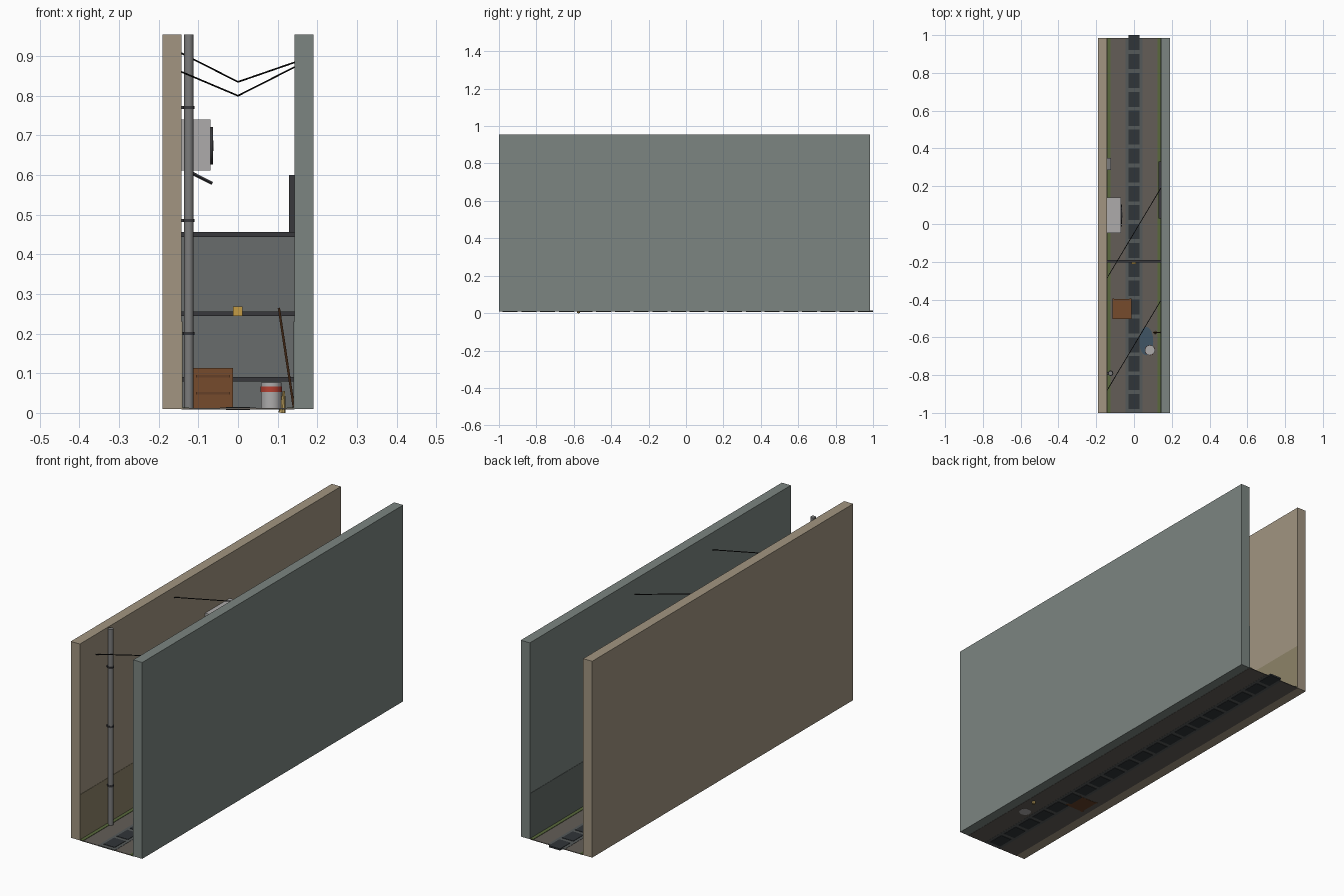
import bpy, math
from mathutils import Vector

if "Cube" in bpy.data.objects:
    bpy.data.objects.remove(bpy.data.objects["Cube"])

mats = {}

def mat(name, rgb):
    if name not in mats:
        m = bpy.data.materials.new(name)
        m.diffuse_color = (*rgb, 1)
        m.use_nodes = True
        m.node_tree.nodes["Principled BSDF"].inputs["Base Color"].default_value = m.diffuse_color
        mats[name] = m
    return mats[name]

BEIGE = mat("beige_plaster", (0.36, 0.30, 0.22))
TEAL = mat("grey_green_plaster", (0.20, 0.235, 0.22))
GRIME_L = mat("olive_grime", (0.27, 0.23, 0.14))
GRIME_R = mat("dark_grime", (0.13, 0.155, 0.145))
PAVE = mat("paving", (0.125, 0.11, 0.095))
CHANNEL = mat("channel", (0.09, 0.10, 0.10))
GRATE = mat("grate_iron", (0.03, 0.035, 0.04))
MOSS = mat("moss", (0.10, 0.14, 0.045))
PIPE = mat("pipe_metal", (0.20, 0.20, 0.20))
DARK = mat("dark_metal", (0.04, 0.04, 0.045))
PANEL = mat("gate_sheet", (0.14, 0.15, 0.15))
LIGHT = mat("light_casing", (0.42, 0.41, 0.41))
WOOD = mat("crate_wood", (0.18, 0.07, 0.025))
WOOD_D = mat("crate_dark_wood", (0.13, 0.05, 0.02))
BRASS = mat("brass", (0.55, 0.33, 0.06))
RED = mat("red_band", (0.45, 0.05, 0.03))
WATER = mat("puddle_water", (0.05, 0.09, 0.13))
BLACK = mat("cable_black", (0.01, 0.01, 0.01))
STRAW = mat("straw", (0.55, 0.38, 0.12))

def box(name, x, y, z, m):
    """Box from (min, max) ranges."""
    bpy.ops.mesh.primitive_cube_add(size=1, location=[sum(r) / 2 for r in (x, y, z)])
    o = bpy.context.object
    o.scale = [r[1] - r[0] for r in (x, y, z)]
    o.name = name
    o.data.materials.append(m)
    bpy.ops.object.transform_apply(location=False, rotation=False, scale=True)
    return o

def rod(name, a, b, r, m, sides=12, r2=None, smooth=True):
    """Cylinder or cone between two points."""
    a, b = Vector(a), Vector(b)
    d = b - a
    bpy.ops.mesh.primitive_cone_add(vertices=sides, radius1=r, radius2=r if r2 is None else r2,
                                    depth=d.length, location=(a + b) / 2)
    o = bpy.context.object
    o.rotation_euler = d.to_track_quat('Z', 'Y').to_euler()
    o.name = name
    o.data.materials.append(m)
    if smooth:
        bpy.ops.object.shade_smooth_by_angle(angle=math.radians(40))
    return o

Y = (-1, 0.985)
F = 0.012  # paving height

# Walls, paving and grime bands
box("left_wall", (-0.19, -0.142), Y, (0.01, 0.955), BEIGE)
box("right_wall", (0.142, 0.19), Y, (0.01, 0.955), TEAL)
box("left_grime", (-0.143, -0.1405), Y, (0.01, 0.23), GRIME_L)
box("right_grime", (0.1405, 0.143), Y, (0.01, 0.23), GRIME_R)
box("paving", (-0.142, 0.142), Y, (0.009, F), PAVE)

# Drain channel with a row of grates
box("drain_channel", (-0.045, 0.045), Y, (0.0085, F + 0.001), CHANNEL)
for i in range(20):
    y = -0.94 + 0.1 * i
    box("drain_grate", (-0.03, 0.03), (y - 0.04, y + 0.04), (0.007, F + 0.003), GRATE)

# Moss along both wall feet
for s in (-1, 1):
    xs = sorted((s * 0.124, s * 0.142))
    box("moss_strip", xs, Y, (0.01, F + 0.002), MOSS)

# Downpipe with wall brackets
rod("downpipe", (-0.124, -0.79, 0.01), (-0.124, -0.79, 0.955), 0.012, PIPE)
for z in (0.2, 0.485, 0.77):
    rod("pipe_collar", (-0.124, -0.79, z - 0.004), (-0.124, -0.79, z + 0.004), 0.0145, DARK)
    box("pipe_bracket", (-0.142, -0.124), (-0.796, -0.784), (z - 0.004, z + 0.004), DARK)

# Air conditioner on braces
box("ac_casing", (-0.142, -0.069), (-0.047, 0.14), (0.612, 0.74), LIGHT)
rod("ac_fan_grille", (-0.069, 0.047, 0.674), (-0.063, 0.047, 0.674), 0.047, DARK, 20)
rod("ac_fan_hub", (-0.064, 0.047, 0.674), (-0.062, 0.047, 0.674), 0.013, LIGHT, 12)
for y in (-0.01, 0.1):
    rod("ac_brace", (-0.142, y, 0.618), (-0.065, y, 0.579), 0.004, DARK, 4, smooth=False)

# Meter box on left wall
box("meter_box", (-0.142, -0.121), (0.285, 0.35), (0.3, 0.41), PIPE)

# Sheet gate with rails and padlock
box("gate_sheet", (-0.142, 0.142), (-0.198, -0.194), (0.012, 0.45), PANEL)
for z in (0.085, 0.25, 0.45):
    box("gate_rail", (-0.142, 0.142), (-0.203, -0.191), (z - 0.006, z + 0.006), DARK)
box("padlock", (-0.012, 0.011), (-0.212, -0.201), (0.245, 0.268), BRASS)

# Door on right wall: frame, leaf and handle
box("door_leaf", (0.134, 0.142), (0.06, 0.30), (0.012, 0.58), PANEL)
for y in (0.03, 0.30):
    box("door_jamb", (0.129, 0.142), (y, y + 0.03), (0.012, 0.6), DARK)
box("door_lintel", (0.129, 0.142), (0.03, 0.33), (0.575, 0.6), DARK)
rod("door_knob", (0.134, 0.085, 0.28), (0.129, 0.085, 0.28), 0.008, BRASS, 10)

# Wooden crate: core with slats and corner posts
box("crate_core", (-0.112, -0.016), (-0.500, -0.399), (0.008, 0.110), WOOD_D)
for z in (0.010, 0.053, 0.096):
    h = 0.017 if z > 0.09 else 0.036
    box("crate_slat", (-0.115, -0.013), (-0.503, -0.396), (z, z + h), WOOD)
for x in (-0.115, -0.023):
    for y in (-0.504, -0.405):
        box("crate_corner", (x, x + 0.010), (y, y + 0.010), (0.008, 0.113), WOOD)

# Tin can with red band
C = (0.084, -0.668)
rod("can_body", (*C, 0.008), (*C, 0.077), 0.027, LIGHT, 14)
rod("can_band", (*C, 0.053), (*C, 0.067), 0.0275, RED, 14)

# Puddle
bpy.ops.mesh.primitive_circle_add(vertices=24, radius=1, fill_type='NGON', location=(0.065, -0.62, F + 0.0025))
p = bpy.context.object
p.name = "puddle"
p.scale = (0.037, 0.075, 1)
p.data.materials.append(WATER)

# Broom leaning on right wall
rod("broom_handle", (0.141, -0.575, 0.012), (0.103, -0.575, 0.265), 0.003, WOOD, 8)
rod("broom_bristles", (0.111, -0.575, 0.0), (0.116, -0.575, 0.055), 0.009, STRAW, 8, 0.003)

# Sagging cables between the walls
for y0, y1, zs in ((-0.285, 0.19, (0.907, 0.835, 0.884)), (-0.88, -0.405, (0.86, 0.80, 0.872))):
    pts = [(-0.142, y0, zs[0]), (0, (y0 + y1) / 2, zs[1]), (0.142, y1, zs[2])]
    for a, b in zip(pts, pts[1:]):
        rod("cable", a, b, 0.0022, BLACK, 6)
